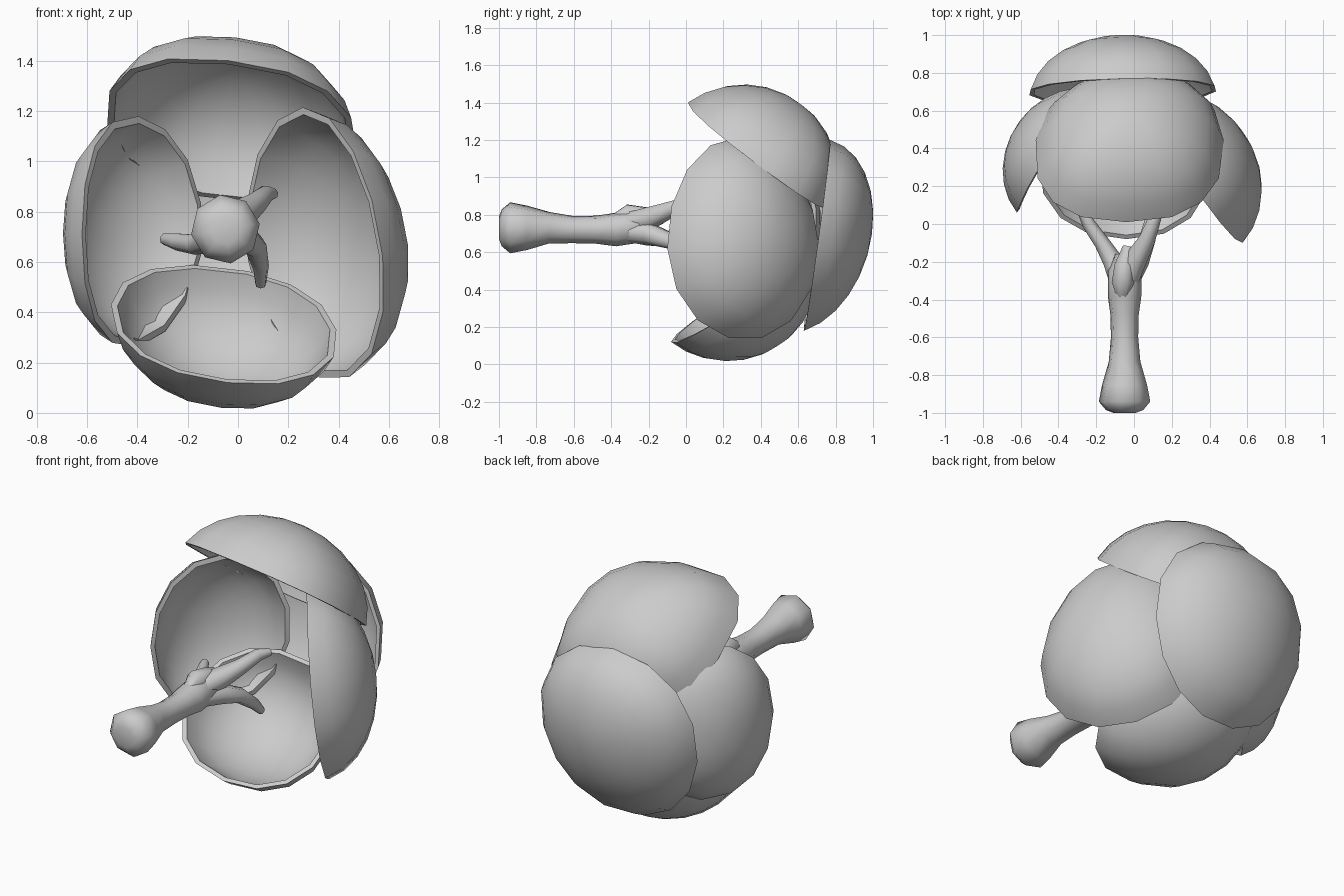
import bpy, bmesh, math
from mathutils import Vector

if "Cube" in bpy.data.objects:
    bpy.data.objects.remove(bpy.data.objects["Cube"])

grey = bpy.data.materials.new("plain grey")
grey.diffuse_color = (0.6, 0.6, 0.6, 1)
grey.use_nodes = True
grey.node_tree.nodes["Principled BSDF"].inputs["Base Color"].default_value = grey.diffuse_color
HEART = Vector((0, 0.3, 0.72))   # middle of the blossom


def finish(name, bm, angle):
    bmesh.ops.recalc_face_normals(bm, faces=bm.faces)
    me = bpy.data.meshes.new(name)
    bm.to_mesh(me)
    bm.free()
    me.materials.append(grey)
    ob = bpy.data.objects.new(name, me)
    bpy.context.collection.objects.link(ob)
    bpy.ops.object.select_all(action='DESELECT')
    ob.select_set(True)
    bpy.context.view_layer.objects.active = ob
    bpy.ops.object.shade_smooth_by_angle(angle=math.radians(angle))
    return ob


def box(v, power):
    return math.copysign(abs(v) ** power, v)


def petal(name, front, back, side, height, egg=0.0, taper=0.0, bow=0.0, lean=0.0,
          power=1.0, segs=15, rings=6, wall=0.025):
    """Hollow dome whose rim runs through front and back, half as wide as side.
    egg / taper narrow it along side / front, bow bends the side ends outward,
    lean moves the crown to the front, power below 1 makes the outline boxier."""
    front, back, side = Vector(front), Vector(back), Vector(side)
    mid, along = (front + back) / 2, (front - back) / 2
    out = along.cross(side).normalized()
    if out.dot(mid - HEART) < 0:
        out = -out
    limit = math.radians(78)
    bm = bmesh.new()

    def shell(inset):
        scale = 1 - inset / along.length
        layers = []
        for k in range(1, rings + 1):
            t = limit * k / rings
            r = math.sin(t) / math.sin(limit) * scale
            f = (math.cos(t) - math.cos(limit)) / (1 - math.cos(limit))
            ring = []
            for i in range(segs):
                a = 2 * math.pi * i / segs
                c, s = box(math.cos(a), power), box(math.sin(a), power)
                h = (height - inset) * f + bow * (r * s) ** 2
                ring.append(bm.verts.new(mid + out * h + along * (r * c * (1 + egg * s) + lean * f)
                                         + side * r * s * (1 + taper * c)))
            layers.append(ring)
        tip = bm.verts.new(mid + out * (height - inset) + along * lean)
        for i in range(segs):
            j = (i + 1) % segs
            bm.faces.new((tip, layers[0][i], layers[0][j]))
            for a, b in zip(layers, layers[1:]):
                bm.faces.new((a[i], b[i], b[j], a[j]))
        return layers[-1]

    outer, inner = shell(0), shell(wall)
    for i in range(segs):   # rim
        j = (i + 1) % segs
        bm.faces.new((outer[i], outer[j], inner[j], inner[i]))
    return finish(name, bm, 40)


def tube(name, path, sides=8):
    """Closed tube through (x, y, z, radius) points."""
    bm = bmesh.new()
    pts = [Vector(p[:3]) for p in path]
    rings = []
    for k, p in enumerate(pts):
        d = (pts[min(k + 1, len(pts) - 1)] - pts[max(k - 1, 0)]).normalized()
        u = d.cross(Vector((0, 0, 1))).normalized()
        v = u.cross(d)
        rings.append([bm.verts.new(p + path[k][3] * (u * math.cos(a) + v * math.sin(a)))
                      for a in (2 * math.pi * (i + 0.2) / sides for i in range(sides))])
    for a, b in zip(rings, rings[1:]):
        for i in range(sides):
            j = (i + 1) % sides
            bm.faces.new((a[i], a[j], b[j], b[i]))
    bm.faces.new(rings[0])
    bm.faces.new(rings[-1])
    return finish(name, bm, 60)


# Five cupped petals
petal("top_petal", (-0.04, 0.01, 1.40), (-0.01, 0.76, 0.84), (0.5, 0, -0.055), 0.355,
      power=0.82, lean=-0.06)
petal("bottom_petal", (-0.04, -0.08, 0.12), (-0.07, 0.66, 0.58), (0.45, 0, -0.05), 0.32,
      power=0.9, lean=-0.08)
petal("left_petal", (-0.62, 0.06, 0.71), (-0.14, 0.70, 0.73), (0.0, 0, 0.46), 0.28, bow=0.055,
      power=0.95)
petal("right_petal", (0.575, -0.10, 0.62), (0.03, 0.68, 0.72), (-0.035, -0.06, 0.54), 0.335,
      -0.08, bow=0.02)
petal("back_petal", (-0.06, 0.77, 1.20), (-0.06, 0.63, 0.17), (0.5, 0.01, 0), 0.29,
      taper=0.06, lean=0.1, power=0.95)

# Stamen: stem with a swollen head, three curved prongs behind it and a small knob
tube("stamen_stem", [(-0.05, -1.0, 0.73, 0.06), (-0.05, -0.985, 0.73, 0.10),
                     (-0.05, -0.94, 0.73, 0.138), (-0.05, -0.85, 0.73, 0.12),
                     (-0.05, -0.73, 0.73, 0.085), (-0.05, -0.6, 0.72, 0.073),
                     (-0.05, -0.48, 0.72, 0.076), (-0.05, -0.38, 0.72, 0.09),
                     (-0.05, -0.25, 0.74, 0.09), (-0.05, -0.16, 0.74, 0.05)])
tube("upper_prong", [(-0.05, -0.34, 0.75, 0.06), (0.0, -0.2, 0.78, 0.065),
                     (0.07, -0.08, 0.83, 0.045), (0.11, 0.03, 0.87, 0.035),
                     (0.14, 0.10, 0.87, 0.022)], 7)
tube("lower_prong", [(-0.04, -0.32, 0.71, 0.06), (0.02, -0.2, 0.70, 0.06),
                     (0.07, -0.08, 0.66, 0.045), (0.09, 0.02, 0.58, 0.033),
                     (0.09, 0.09, 0.51, 0.022)], 7)
tube("left_prong", [(-0.06, -0.34, 0.72, 0.06), (-0.11, -0.2, 0.69, 0.055),
                    (-0.17, -0.1, 0.67, 0.042), (-0.24, 0.0, 0.68, 0.036),
                    (-0.29, 0.10, 0.69, 0.024)], 7)
tube("knob", [(-0.06, -0.39, 0.77, 0.03), (-0.06, -0.31, 0.80, 0.06),
              (-0.05, -0.22, 0.79, 0.055), (-0.03, -0.12, 0.78, 0.03)], 7)
